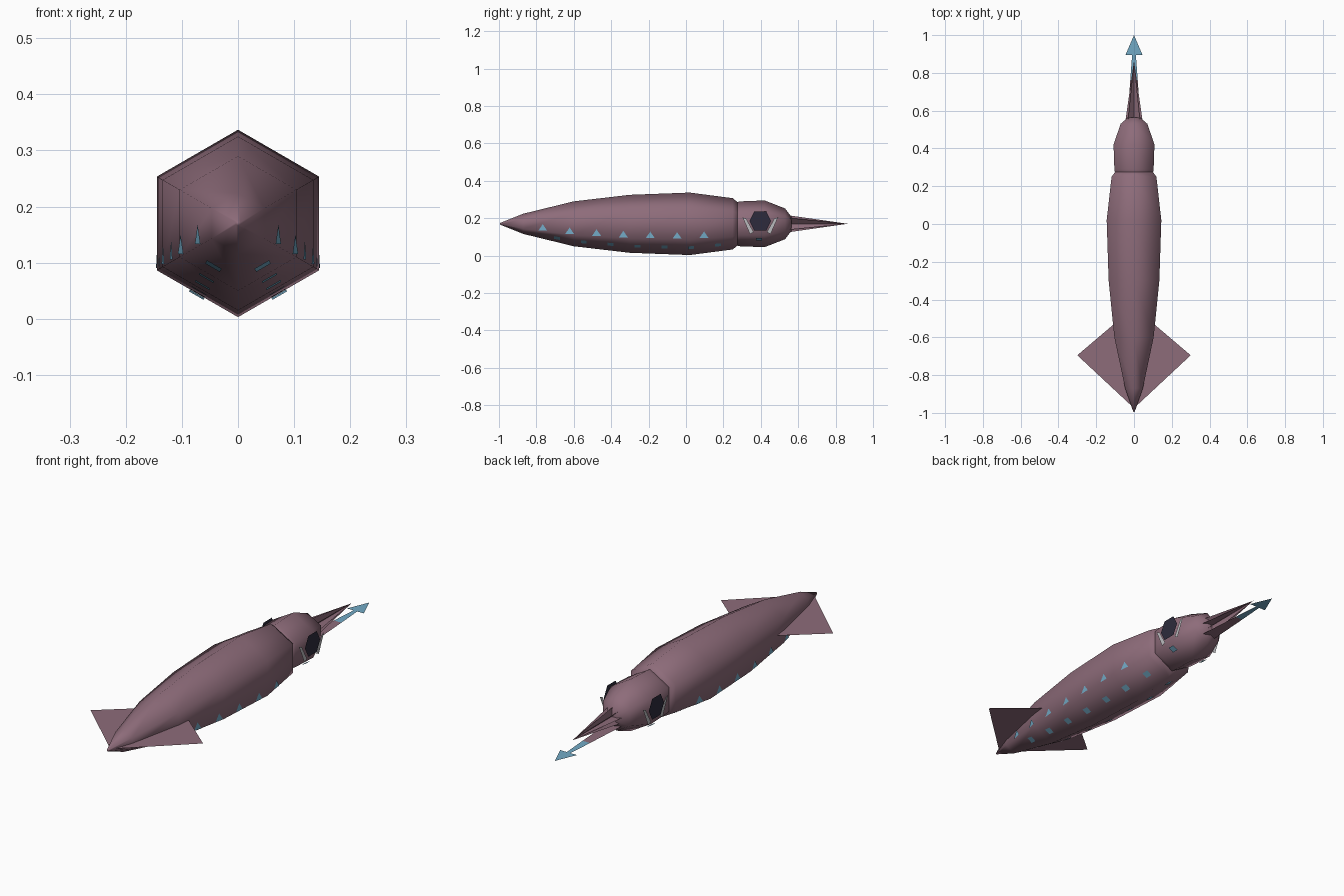
import bpy
import math
from mathutils import Vector

cube = bpy.data.objects.get("Cube")
if cube:
    bpy.data.objects.remove(cube, do_unlink=True)


def material(name, rgb):
    m = bpy.data.materials.new(name)
    m.use_nodes = True
    m.diffuse_color = (*rgb, 1)
    m.node_tree.nodes["Principled BSDF"].inputs["Base Color"].default_value = (*rgb, 1)
    return m


MAUVE = material("mauve skin", (0.27, 0.15, 0.195))
BLUE = material("glow blue", (0.17, 0.40, 0.56))
DARK = material("eye dark", (0.026, 0.024, 0.045))
GREY = material("eye rim grey", (0.50, 0.50, 0.52))
AXIS = 0.17  # height of the body axis


def mesh_object(name, verts, faces, mats, smooth=False):
    me = bpy.data.meshes.new(name)
    me.from_pydata(verts, [], faces)
    for m in mats:
        me.materials.append(m)
    for p in me.polygons:
        p.use_smooth = smooth
    ob = bpy.data.objects.new(name, me)
    bpy.context.collection.objects.link(ob)
    return ob


def hex_loft(name, profile):
    """Hexagonal skin along y through (y, radius) rings, points up and down."""
    verts, faces = [], []
    for y, r in profile:
        for k in range(6):
            a = math.radians(90 + 60 * k)
            verts.append((r * math.cos(a), y, AXIS + r * math.sin(a)))
    for i in range(len(profile) - 1):
        for k in range(6):
            a, b = i * 6 + k, i * 6 + (k + 1) % 6
            faces.append((a, b, b + 6, a + 6))
    n = len(verts)
    faces += [tuple(reversed(range(6))), tuple(range(n - 6, n))]
    return mesh_object(name, verts, faces, [MAUVE], True)


def radius_at(profile, y):
    for (y0, r0), (y1, r1) in zip(profile, profile[1:]):
        if y0 <= y <= y1:
            slope = (r1 - r0) / (y1 - y0)
            return r0 + slope * (y - y0), slope
    return profile[-1][1], 0


def plate(name, centre, normal, shape, mat):
    """Flat patch: shape is (along y, up) offsets on the plane facing normal."""
    n = Vector(normal).normalized()
    along = (Vector((0, 1, 0)) - n * n.y).normalized()
    up = along.cross(n)
    if up.z < 0:
        up = -up
    pts = [Vector(centre) + n * 0.003 + along * u + up * v for u, v in shape]
    face = list(range(len(pts)))
    if (pts[1] - pts[0]).cross(pts[2] - pts[1]).dot(n) < 0:
        face.reverse()
    mesh_object(name, pts, [face], [mat])


# Mantle and head
mantle = [(-0.995, 0.004), (-0.87, 0.054), (-0.6, 0.12), (-0.3, 0.155),
          (0.02, 0.167), (0.25, 0.137), (0.28, 0.112)]
head = [(0.24, 0.11), (0.29, 0.12), (0.42, 0.125), (0.53, 0.082), (0.565, 0.035)]
hex_loft("mantle", mantle)
hex_loft("head", head)

# Tail fins, one flat diamond
mesh_object("tail_fins", [(0, -0.975, AXIS), (0.3, -0.695, AXIS),
                          (0, -0.44, AXIS), (-0.3, -0.695, AXIS)],
            [(0, 1, 2, 3)], [MAUVE])

# Arms: crossed flat spikes
for i in range(4):
    a = math.radians(45 * i)
    dx, dz = 0.045 * math.cos(a), 0.045 * math.sin(a)
    mesh_object(f"arm_spike_{i}", [(-dx, 0.55, AXIS - dz), (dx, 0.55, AXIS + dz),
                                   (0, 0.865, AXIS)], [(0, 1, 2)], [MAUVE])

# Long tentacle with a blue arrow-shaped club
Z = 0.122
mesh_object("tentacle_stalk", [(-0.035, 0.53, Z), (0.035, 0.53, Z),
                               (0.02, 0.76, Z), (-0.02, 0.76, Z)],
            [(0, 1, 2, 3)], [MAUVE])
mesh_object("tentacle_club", [(-0.02, 0.76, Z), (0.02, 0.76, Z), (0.01, 0.895, Z),
                              (-0.01, 0.895, Z), (0.045, 0.895, Z), (0, 1, Z),
                              (-0.045, 0.895, Z)],
            [(0, 1, 2, 3), (3, 2, 4, 5, 6)], [BLUE])

triangle = [(-0.024, -0.015), (0.024, -0.015), (0, 0.02)]
square = [(-0.016, -0.015), (0.016, -0.015), (0.016, 0.015), (-0.016, 0.015)]
eye_shape = [(0.058, 0), (0.032, 0.05), (-0.032, 0.05),
             (-0.058, 0), (-0.032, -0.05), (0.032, -0.05)]
C30 = math.cos(math.radians(30))

for side, tag in ((1, "left"), (-1, "right")):
    # Light spots: triangles on the flanks, squares on the lower faces
    for i in range(7):
        y = -0.765 + 0.1435 * i
        r, slope = radius_at(mantle, y)
        z = AXIS - 0.5 * r + 0.018
        plate(f"flank_spot_{tag}_{i}", (side * C30 * r, y, z),
              (side, -slope * C30, 0), triangle, BLUE)
        y += 0.075
        r, slope = radius_at(mantle, y)
        d = Vector((side * 0.5, 0, -C30)) * C30 * r
        plate(f"belly_spot_{tag}_{i}", d + Vector((0, y, AXIS)),
              (side * 0.5, -slope * C30, -C30), square, BLUE)
    # Eye with a pale rim on each lower side, and a spot below it
    x = side * 0.108
    plate(f"eye_{tag}", (x + side * 0.009, 0.397, 0.185), (side, 0, 0), eye_shape, DARK)
    for s in (-1, 1):
        rim = [(s * 0.095, 0.02), (s * 0.075, 0.012),
               (s * 0.035, -0.06), (s * 0.055, -0.07)]
        plate(f"eye_rim_{tag}_{'front' if s < 0 else 'back'}",
              (x + side * 0.004, 0.397, 0.185), (side, 0, 0), rim, GREY)
    plate(f"eye_spot_{tag}", (side * 0.088, 0.39, 0.09),
          (side * 0.5, 0, -C30), square, BLUE)
